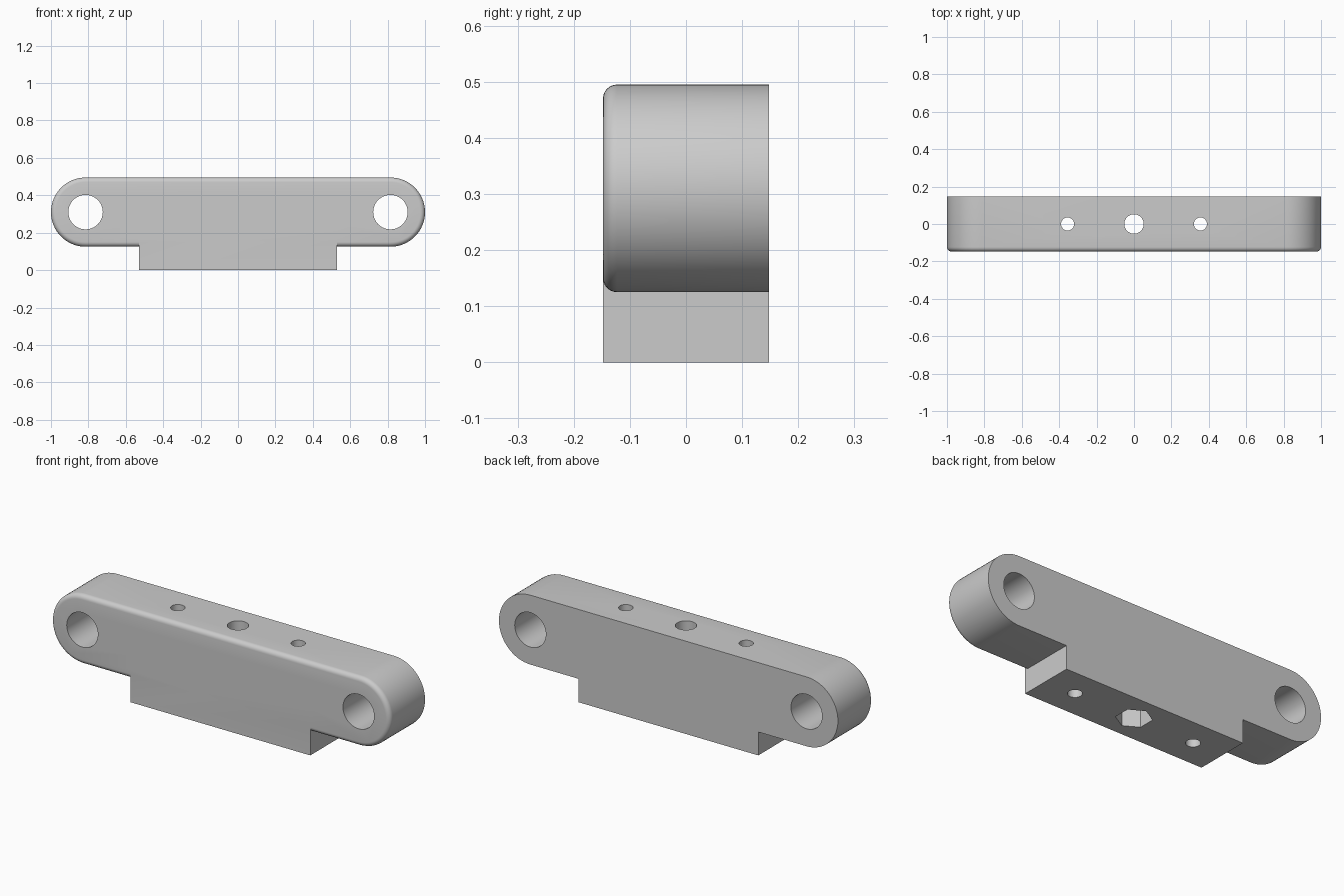
import bpy, bmesh, math
from mathutils import Matrix

if "Cube" in bpy.data.objects:
    bpy.data.objects.remove(bpy.data.objects["Cube"], do_unlink=True)

HALF_DEPTH = 0.148
END_X, MID_Z, END_R = 0.815, 0.31, 0.185

grey = bpy.data.materials.new("light grey")
grey.use_nodes = True
colour = (0.6, 0.6, 0.6, 1)
grey.diffuse_color = colour
grey.node_tree.nodes["Principled BSDF"].inputs["Base Color"].default_value = colour


def make_object(name, bm):
    bmesh.ops.recalc_face_normals(bm, faces=bm.faces)
    mesh = bpy.data.meshes.new(name)
    bm.to_mesh(mesh)
    bm.free()
    mesh.materials.append(grey)
    obj = bpy.data.objects.new(name, mesh)
    bpy.context.collection.objects.link(obj)
    return obj


def prism(name, sides, radius, length, matrix):
    bm = bmesh.new()
    bmesh.ops.create_cone(bm, cap_ends=True, segments=sides, radius1=radius,
                          radius2=radius, depth=length, matrix=matrix)
    return make_object(name, bm)


def combine(target, tool, operation):
    mod = target.modifiers.new(operation.lower(), "BOOLEAN")
    mod.operation, mod.solver, mod.object = operation, "EXACT", tool
    bpy.context.view_layer.objects.active = target
    bpy.ops.object.modifier_apply(modifier=mod.name)
    bpy.data.objects.remove(tool, do_unlink=True)


# Round-ended bar, filleted along the front rim only
bm = bmesh.new()
steps = 32
outline = []
for side in (1, -1):
    for i in range(steps + 1):
        a = -math.pi / 2 + math.pi * i / steps
        outline.append(bm.verts.new((side * (END_X + END_R * math.cos(a)), -HALF_DEPTH,
                                     MID_Z + side * END_R * math.sin(a))))
front = bm.faces.new(outline)
extruded = bmesh.ops.extrude_face_region(bm, geom=[front], use_keep_orig=True)["geom"]
bmesh.ops.translate(bm, vec=(0, 2 * HALF_DEPTH, 0),
                    verts=[g for g in extruded if isinstance(g, bmesh.types.BMVert)])
bmesh.ops.recalc_face_normals(bm, faces=bm.faces)
rim = [e for e in bm.edges if all(v.co.y < 0 for v in e.verts)]
bmesh.ops.bevel(bm, geom=rim, offset=0.025, segments=6, profile=0.5, affect="EDGES")
bar = make_object("mounting_bar", bm)

# Square foot, flush with the front and back of the bar
bm = bmesh.new()
foot_top = 0.25
bmesh.ops.create_cube(bm, size=1, matrix=Matrix.Translation((0, 0, foot_top / 2))
                      @ Matrix.Diagonal((1.06, 2 * HALF_DEPTH, foot_top, 1)))
combine(bar, make_object("foot", bm), "UNION")

# Cross holes through the rounded ends
for side in (-1, 1):
    place = Matrix.Translation((side * END_X, 0, MID_Z)) @ Matrix.Rotation(math.pi / 2, 4, "X")
    combine(bar, prism("end_hole", 64, 0.092, 1, place), "DIFFERENCE")

# Vertical screw holes
for x, radius in ((-0.355, 0.035), (0, 0.052), (0.355, 0.035)):
    combine(bar, prism("screw_hole", 48, radius, 2, Matrix.Translation((x, 0, 0.25))), "DIFFERENCE")

# Hexagonal nut pocket underneath, corners pointing front and back
combine(bar, prism("nut_pocket", 6, 0.087, 0.18, Matrix.Identity(4)), "DIFFERENCE")

bpy.ops.object.select_all(action="DESELECT")
bar.select_set(True)
bpy.context.view_layer.objects.active = bar
bpy.ops.object.shade_smooth_by_angle(angle=math.radians(30))
